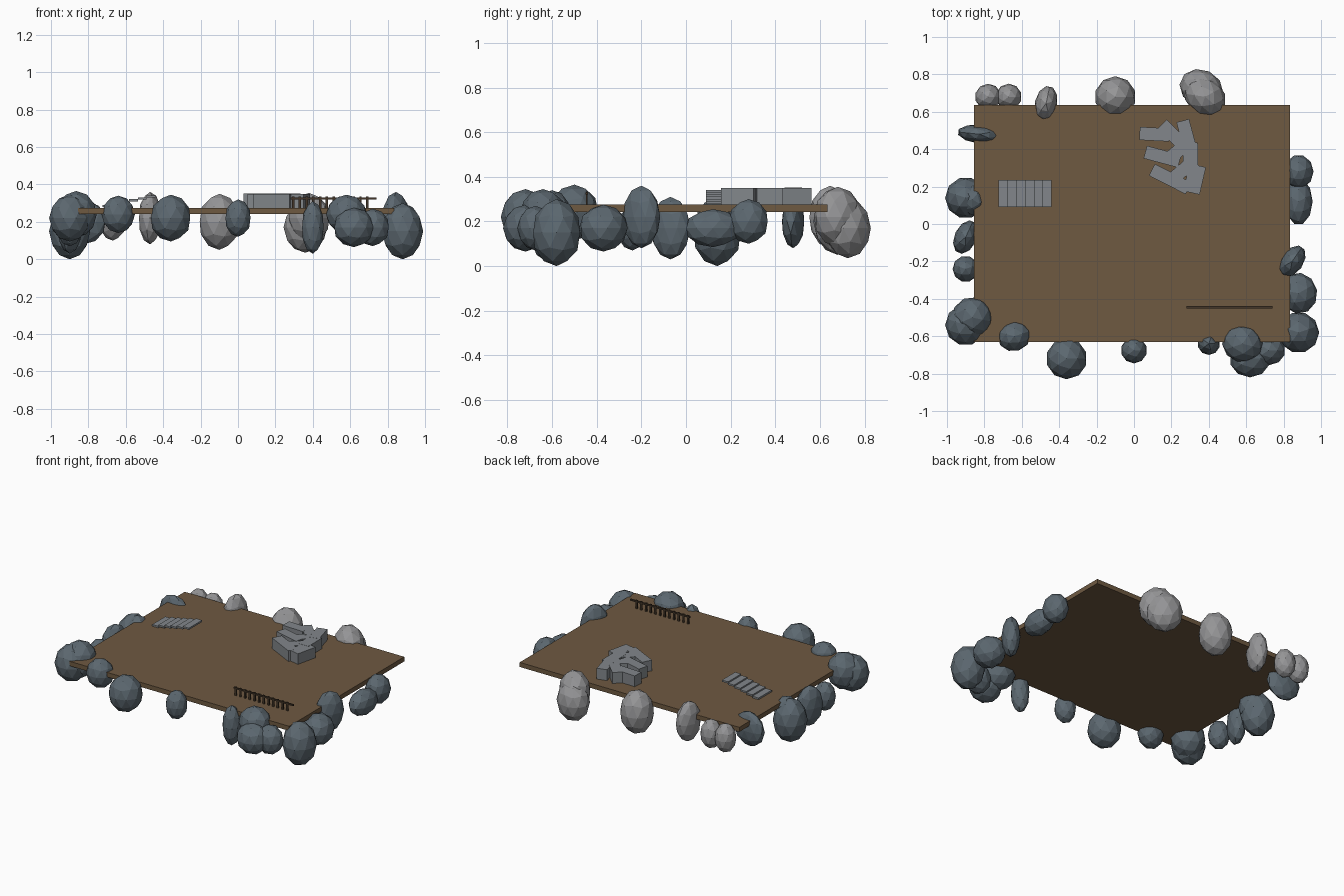
import bpy, bmesh
from math import radians
from mathutils import Matrix

if "Cube" in bpy.data.objects:
    bpy.data.objects.remove(bpy.data.objects["Cube"], do_unlink=True)


def material(name, red, green, blue):
    mat = bpy.data.materials.new(name)
    mat.use_nodes = True
    color = (red, green, blue, 1)
    mat.diffuse_color = color
    mat.node_tree.nodes["Principled BSDF"].inputs["Base Color"].default_value = color
    return mat


earth = material("earth brown", 0.156, 0.1, 0.053)
slate = material("slate grey", 0.107, 0.138, 0.162)
pale = material("pale grey", 0.3, 0.3, 0.308)
cut_stone = material("cut stone grey", 0.223, 0.24, 0.256)
dark_wood = material("dark wood", 0.055, 0.036, 0.021)


def finish(name, bm, mat):
    mesh = bpy.data.meshes.new(name)
    bm.to_mesh(mesh)
    bm.free()
    mesh.materials.append(mat)
    bpy.context.collection.objects.link(bpy.data.objects.new(name, mesh))


def placement(center, size, turn=0):
    return (Matrix.Translation(center) @ Matrix.Rotation(radians(turn), 4, "Z")
            @ Matrix.Diagonal((*size, 1)))


def add_box(bm, center, size, turn=0):
    bmesh.ops.create_cube(bm, size=1, matrix=placement(center, size, turn))


# Ground plate
right_edge, left_edge = -0.855, 0.835
front_edge, back_edge = -0.63, 0.635
ground, thickness = 0.275, 0.032
bm = bmesh.new()
add_box(bm,
        ((left_edge + right_edge) / 2, (front_edge + back_edge) / 2, ground - thickness / 2),
        (left_edge - right_edge, back_edge - front_edge, thickness))
finish("ground_plate", bm, earth)

# Boulder shapes: half sizes along the edge, across it and upward
great = (0.11, 0.11, 0.15)
ball = (0.11, 0.11, 0.125)
long_egg = (0.12, 0.1, 0.135)
broad = (0.11, 0.1, 0.105)
plump = (0.09, 0.08, 0.1)
small = (0.07, 0.07, 0.1)
tall = (0.095, 0.06, 0.14)
column = (0.06, 0.06, 0.14)
flat = (0.125, 0.075, 0.085)
blade = (0.12, 0.05, 0.12)

# Boulder heights, and distances outward from the plate's edge
sunk, low, middle, high, top = 0.15, 0.17, 0.2, 0.22, 0.24
inside, astride, beside, outside = -0.03, 0.01, 0.045, 0.09


def boulder(edge, along, offset, height, shape, turn=0):
    if edge in ("front", "back"):
        y = back_edge + offset if edge == "back" else front_edge - offset
        center = (along, y, height)
    else:
        x = left_edge + offset if edge == "left" else right_edge - offset
        center = (x, along, height)
        turn += 90
    bm = bmesh.new()
    bmesh.ops.create_icosphere(bm, subdivisions=2, radius=1,
                               matrix=placement(center, shape, turn))
    finish(edge + "_boulder", bm, pale if edge == "back" else slate)


# Pale boulders along the back
boulder("back", -0.78, beside, middle, small)
boulder("back", -0.67, beside, middle, small)
boulder("back", -0.47, astride, high, tall, turn=78)
boulder("back", -0.1, beside, middle, great)
boulder("back", 0.36, outside, low, long_egg, turn=-25)
boulder("back", 0.38, beside, high, long_egg, turn=-40)

# Slate boulders along the left
boulder("left", -0.58, beside, sunk, great)
boulder("left", -0.37, beside, low, broad, turn=10)
boulder("left", -0.2, astride, high, tall, turn=-35)
boulder("left", 0.12, beside, low, flat)
boulder("left", 0.28, beside, middle, plump)

# Slate boulders along the right
boulder("right", 0.48, inside, middle, blade, turn=84)
boulder("right", 0.14, beside, sunk, great)
boulder("right", 0.13, astride, middle, plump, turn=30)
boulder("right", -0.07, beside, low, tall, turn=-25)
boulder("right", -0.24, beside, low, small)
boulder("right", -0.54, beside, high, ball)
boulder("right", -0.5, astride, top, ball, turn=-30)

# Slate boulders along the front
boulder("front", -0.64, inside, top, plump, turn=18)
boulder("front", -0.36, outside, high, ball)
boulder("front", 0, beside, high, small)
boulder("front", 0.4, astride, low, column)
boulder("front", 0.58, astride, top, broad, turn=-15)
boulder("front", 0.62, outside, low, broad)
boulder("front", 0.72, beside, low, plump)

# Low flight of steps rising toward the model's left
step_count, step_width = 6, 0.047
bm = bmesh.new()
for i in range(step_count):
    add_box(bm, (-0.7 + i * step_width, 0.163, ground + 0.01 * (i + 1)),
            (step_width, 0.145, 0.012))
finish("steps", bm, cut_stone)

# Ruined walls: three rows, each with an arm, a crossing block and an upright block
wall_width = 0.07
bm = bmesh.new()
for row, cross_turn in enumerate((-45, 40, 40)):
    y = 0.48 - 0.12 * row
    wall_height = 0.076 - 0.001 * row
    z = ground + wall_height / 2
    add_box(bm, (0.11 + 0.042 * row, y, z),
            (0.16 + 0.03 * row, wall_width, wall_height), -3 - 12 * row)
    add_box(bm, (0.2 + 0.035 * row, 0.485 - 0.095 * row, z),
            (0.14, wall_width, wall_height - 0.0003), cross_turn)
    add_box(bm, (0.28 + 0.022 * row, y, z),
            (0.15, wall_width + 0.01 * row, wall_height - 0.0006), 105 - 14 * row)
finish("ruined_walls", bm, cut_stone)

# Picket fence
fence_y, picket_count, picket_height = -0.445, 12, 0.06
bm = bmesh.new()
for i in range(picket_count):
    add_box(bm, (0.295 + 0.036 * i, fence_y, ground + picket_height / 2),
            (0.013, 0.008, picket_height))
add_box(bm, (0.51, fence_y, ground + 0.05), (0.46, 0.011, 0.01))
finish("picket_fence", bm, dark_wood)
